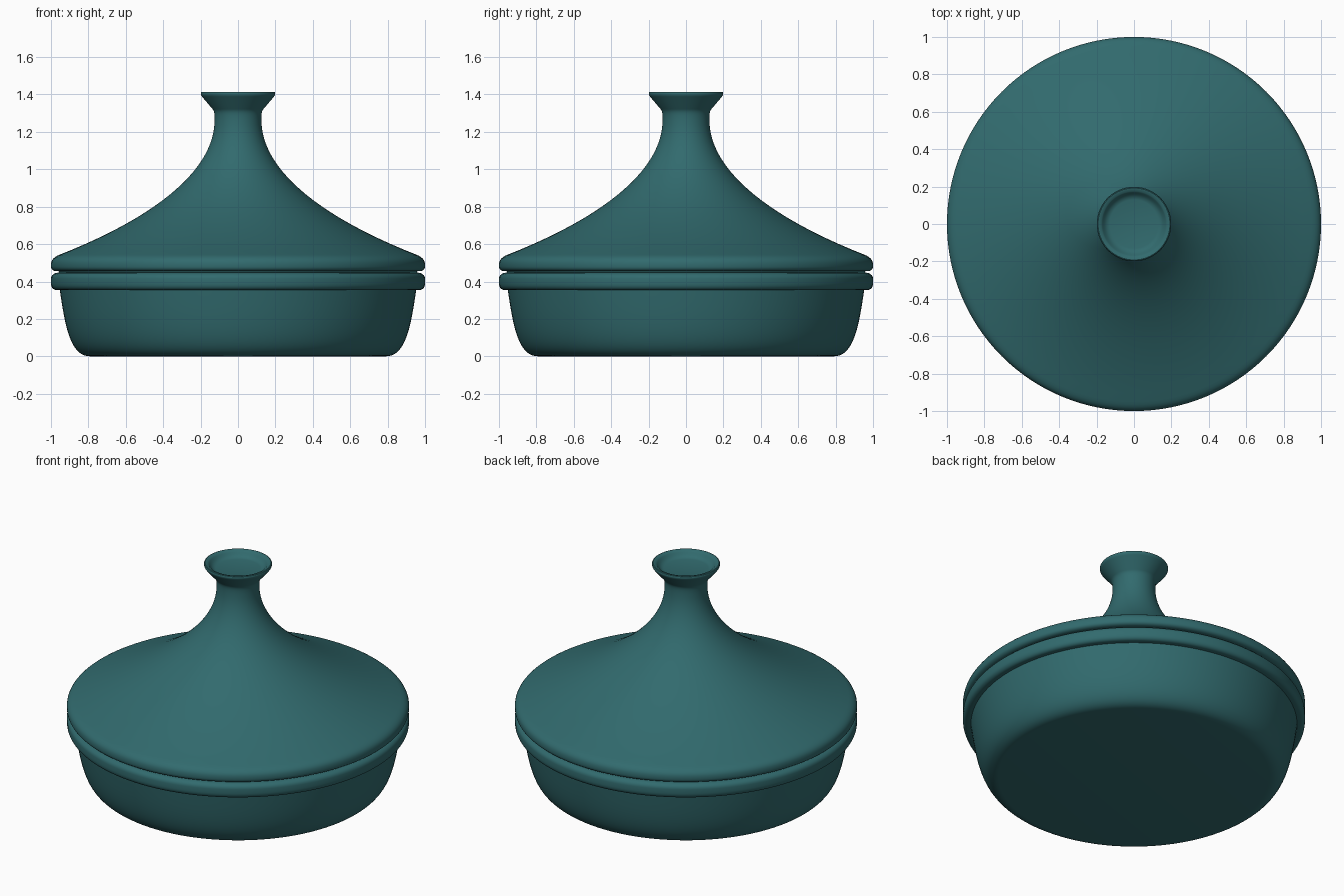
import bpy, bmesh
from math import radians, tau
from mathutils import Vector
from mathutils.geometry import interpolate_bezier

if "Cube" in bpy.data.objects:
    bpy.data.objects.remove(bpy.data.objects["Cube"])

teal = bpy.data.materials.new("teal glaze")
teal.use_nodes = True
COLOUR = (0.031, 0.145, 0.155, 1)
teal.diffuse_color = COLOUR
teal.node_tree.nodes["Principled BSDF"].inputs["Base Color"].default_value = COLOUR


def curve(a, b, c, d, count):
    """Points (radius, height) along a cubic curve."""
    pts = interpolate_bezier(*[Vector((r, 0, z)) for r, z in (a, b, c, d)], count)
    return [(p.x, p.z) for p in pts]


def lathe(name, profile, steps=128):
    """Turn a profile of (radius, height) points around the z axis."""
    bm = bmesh.new()
    verts = [bm.verts.new((r, 0, z)) for r, z in profile]
    edges = [bm.edges.new(pair) for pair in zip(verts, verts[1:])]
    bmesh.ops.spin(bm, geom=verts + edges, cent=(0, 0, 0), axis=(0, 0, 1),
                   angle=tau, steps=steps, use_duplicate=False)
    bmesh.ops.remove_doubles(bm, verts=bm.verts, dist=0.0005)
    bmesh.ops.recalc_face_normals(bm, faces=bm.faces)
    mesh = bpy.data.meshes.new(name)
    bm.to_mesh(mesh)
    bm.free()
    mesh.materials.append(teal)
    obj = bpy.data.objects.new(name, mesh)
    bpy.context.collection.objects.link(obj)
    bpy.ops.object.select_all(action="DESELECT")
    obj.select_set(True)
    bpy.context.view_layer.objects.active = obj
    bpy.ops.object.shade_smooth_by_angle(angle=radians(35))
    return obj


# Dish: flat foot, rounded wall, rolled rim, hollow inside
wall = curve((0.79, 0), (0.9, 0), (0.925, 0.17), (0.953, 0.355), 20)
rim = (curve((0.975, 0.355), (0.99, 0.357), (1, 0.37), (1, 0.39), 6)
       + curve((1, 0.415), (1, 0.432), (0.985, 0.446), (0.965, 0.447), 6))
inside = curve((0.89, 0.447), (0.87, 0.2), (0.86, 0.06), (0.74, 0.06), 14)
lathe("dish", [(0, 0)] + wall + rim + inside + [(0, 0.06)])

# Lid: locating ring, rolled edge, sweeping cone, flared knob with a shallow hollow
edge = (curve((0.975, 0.455), (0.99, 0.457), (1, 0.466), (1, 0.48), 6)
        + curve((1, 0.49), (1, 0.515), (0.985, 0.532), (0.95, 0.545), 7))
cone = curve((0.95, 0.545), (0.455, 0.74), (0.125, 0.99), (0.125, 1.265), 32)[1:]
knob = (curve((0.125, 1.275), (0.125, 1.30), (0.128, 1.312), (0.136, 1.322), 6)
        + [(0.192, 1.388)]
        + curve((0.196, 1.394), (0.201, 1.402), (0.2, 1.414), (0.192, 1.414), 5)
        + curve((0.175, 1.41), (0.16, 1.395), (0.155, 1.38), (0.13, 1.375), 8)
        + [(0, 1.375)])
underside = curve((0, 1.0), (0.1, 1.0), (0.35, 0.7), (0.88, 0.5), 20)
lathe("lid", underside + [(0.88, 0.44), (0.95, 0.44), (0.96, 0.455)] + edge + cone + knob)
